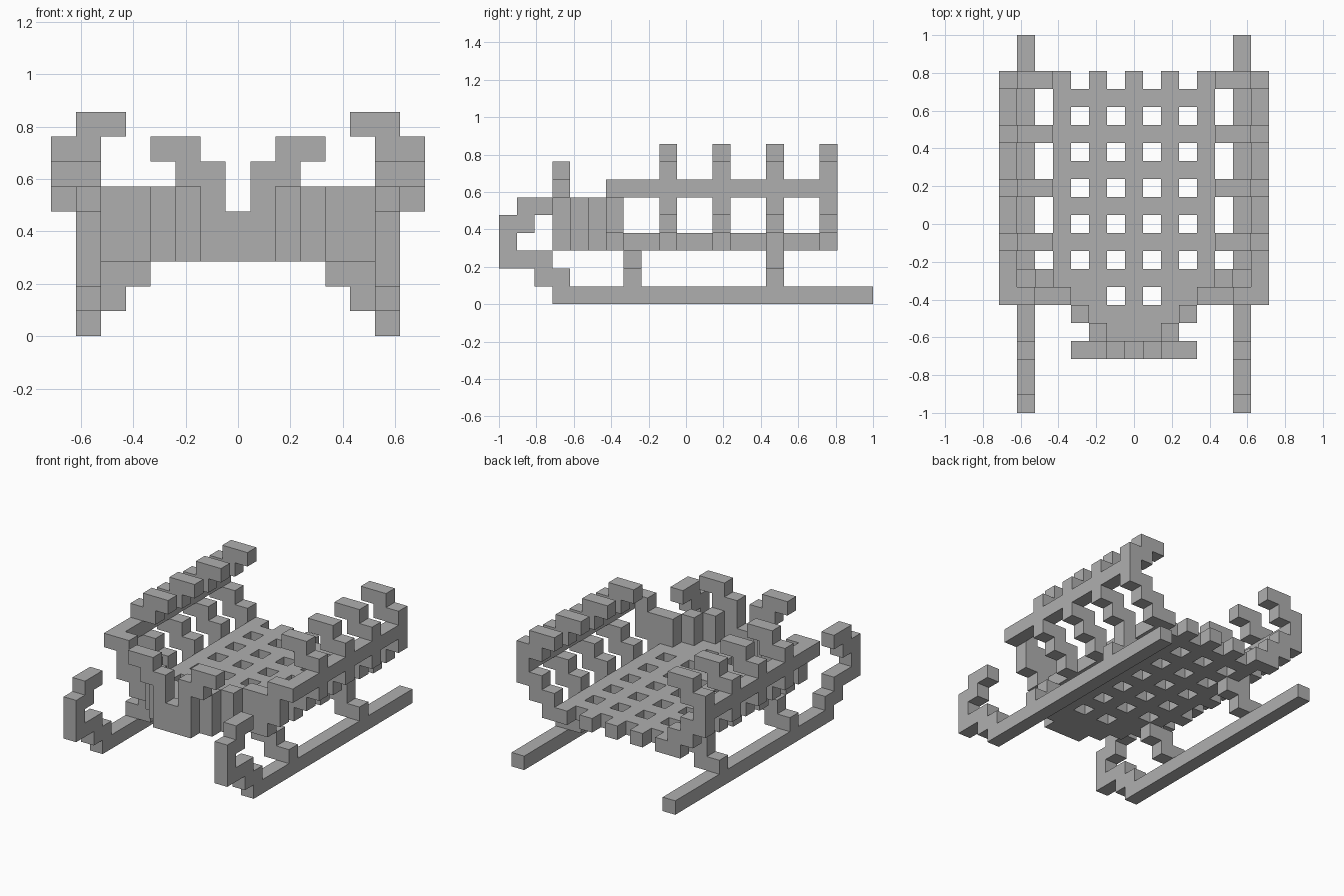
import bpy
import bmesh
from mathutils import Vector

cube = bpy.data.objects.get("Cube")
if cube:
    bpy.data.objects.remove(cube)

U = 2 / 21  # edge of one block

grey = bpy.data.materials.new("plain grey")
grey.use_nodes = True
colour = (0.43, 0.43, 0.43, 1)
grey.diffuse_color = colour
grey.node_tree.nodes["Principled BSDF"].inputs["Base Color"].default_value = colour

parts = {}


def block(name, xs, ys, zs):
    """Fill an inclusive range of blocks; x is counted from the centre line."""
    cells = parts.setdefault(name, set())
    for x in range(xs[0], xs[1] + 1):
        for y in range(ys[0], ys[1] + 1):
            for z in range(zs[0], zs[1] + 1):
                cells.add((x, y, z))


def sides(name, xs, ys, zs):
    """Fill the same blocks on the left and the right."""
    block("left_" + name, xs, ys, zs)
    block("right_" + name, (-xs[1], -xs[0]), ys, zs)


# Runners with curled front ends
sides("runner", (6, 6), (3, 20), (0, 0))
for ys, zs in [((2, 3), (1, 1)), ((0, 2), (2, 2)), ((0, 0), (3, 3)),
               ((0, 1), (4, 4)), ((1, 2), (5, 5))]:
    sides("runner", (6, 6), ys, zs)

# Stepped struts between runners and deck
for name, y in (("front_strut", 7), ("back_strut", 15)):
    sides(name, (5, 6), (y, y), (1, 1))
    sides(name, (4, 5), (y, y), (2, 2))

# Lattice deck with a tapering nose
block("deck", (-4, 4), (6, 18), (3, 3))
block("deck", (-3, 3), (5, 5), (3, 3))
block("deck", (-2, 2), (4, 4), (3, 3))
for y in range(6, 19, 2):
    for x in (-3, -1, 1, 3):
        if y > 6 or abs(x) == 1:
            parts["deck"].discard((x, y, 3))

# Front wall, stepping back towards the sides
block("front_wall", (-1, 1), (3, 3), (3, 4))
sides("wall", (1, 1), (3, 3), (5, 5))
sides("wall", (2, 2), (4, 4), (3, 5))
sides("wall", (3, 3), (5, 5), (3, 5))
sides("wall", (4, 5), (6, 6), (3, 5))
sides("wall", (6, 6), (6, 6), (4, 5))

# Curled horns on the front wall
sides("horn", (1, 2), (3, 3), (6, 6))
sides("horn", (2, 3), (3, 3), (7, 7))

# Side rails
sides("rail", (7, 7), (6, 18), (6, 6))
sides("rail", (6, 6), (6, 6), (6, 6))

# Curved ribs from the deck up past the rails
for n, y in enumerate(range(9, 19, 3), 1):
    rib = f"rib_{n}"
    sides(rib, (5, 5), (y, y), (3, 3))
    sides(rib, (5, 6), (y, y), (4, 4))
    sides(rib, (6, 7), (y, y), (5, 5))
    sides(rib, (6, 7), (y, y), (7, 7))
    sides(rib, (5, 6), (y, y), (8, 8))

# Turn each part into a mesh of its exposed block faces
filled = set().union(*parts.values())
for name, cells in parts.items():
    bm = bmesh.new()
    for cell in sorted(cells):
        centre = Vector((cell[0], cell[1] - 10, cell[2] + 0.5)) * U
        for axis in range(3):
            for sign in (-1, 1):
                near = list(cell)
                near[axis] += sign
                if tuple(near) in filled:
                    continue
                n, a = Vector(), Vector()
                n[axis] = sign
                a[(axis + 1) % 3] = 1
                b = n.cross(a)
                corners = (n - a - b, n + a - b, n + a + b, n - a + b)
                bm.faces.new([bm.verts.new(centre + c * U / 2) for c in corners])
    bmesh.ops.remove_doubles(bm, verts=bm.verts[:], dist=U / 100)
    mesh = bpy.data.meshes.new(name)
    bm.to_mesh(mesh)
    bm.free()
    mesh.materials.append(grey)
    bpy.context.collection.objects.link(bpy.data.objects.new(name, mesh))
